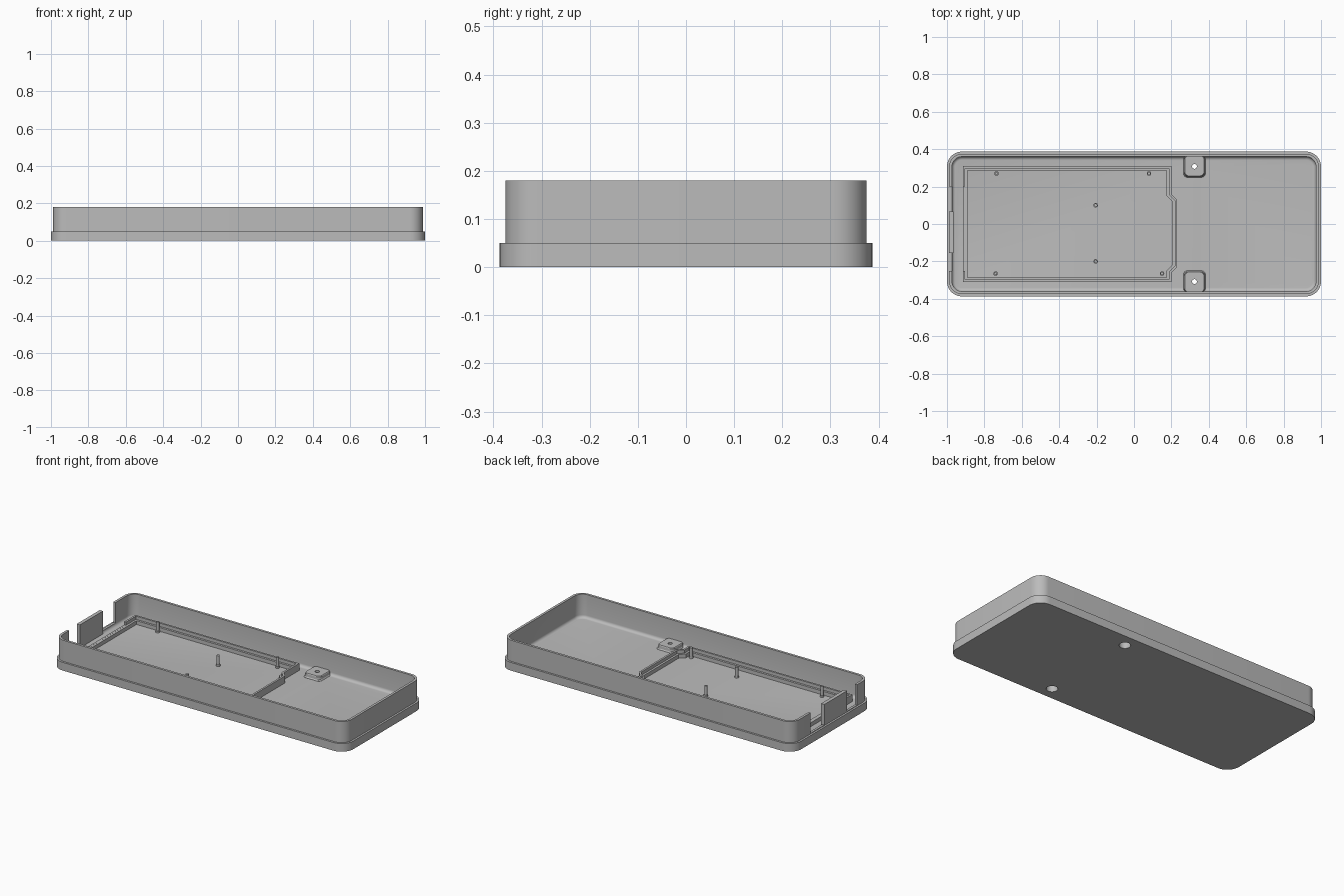
import bpy, bmesh, math
from mathutils import Vector

if "Cube" in bpy.data.objects:
    bpy.data.objects.remove(bpy.data.objects["Cube"], do_unlink=True)

GREY = bpy.data.materials.new("mid grey plastic")
GREY.use_nodes = True
colour = (0.5, 0.5, 0.5, 1)
GREY.diffuse_color = colour
GREY.node_tree.nodes["Principled BSDF"].inputs["Base Color"].default_value = colour

FLOOR, RIM, TOP = 0.035, 0.05, 0.18


def rounded_rect(hx, hy, r, z, cx=0, cy=0, n=10):
    pts = []
    for k, (sx, sy) in enumerate([(1, 1), (-1, 1), (-1, -1), (1, -1)]):
        for i in range(n + 1):
            a = math.pi / 2 * (k + i / n)
            pts.append((cx + sx * (hx - r) + r * math.cos(a),
                        cy + sy * (hy - r) + r * math.sin(a), z))
    return pts


def circle(cx, cy, r, z, n=24):
    return [(cx + r * math.cos(2 * math.pi * i / n),
             cy + r * math.sin(2 * math.pi * i / n), z) for i in range(n)]


def inset(poly, d, z):
    # Mitred inward offset of an anticlockwise outline
    out = []
    for i, p in enumerate(poly):
        p, a, b = Vector(p), Vector(poly[i - 1]), Vector(poly[(i + 1) % len(poly)])
        u, v = (p - a).normalized(), (b - p).normalized()
        n1, n2 = Vector((-u.y, u.x)), Vector((-v.y, v.x))
        q = p + (n1 + n2) * d / (1 + n1.dot(n2))
        out.append((q.x, q.y, z))
    return out


def loft(name, loops, ring=False):
    # Skin a stack of loops; close it as a ring or with end caps
    bm = bmesh.new()
    rows = [[bm.verts.new(p) for p in loop] for loop in loops]
    n = len(rows[0])
    pairs = list(zip(rows, rows[1:])) + ([(rows[-1], rows[0])] if ring else [])
    for a, b in pairs:
        for i in range(n):
            j = (i + 1) % n
            bm.faces.new((a[i], a[j], b[j], b[i]))
    if not ring:
        bm.faces.new(rows[0])
        bm.faces.new(rows[-1])
    bmesh.ops.recalc_face_normals(bm, faces=bm.faces)
    mesh = bpy.data.meshes.new(name)
    bm.to_mesh(mesh)
    bm.free()
    mesh.materials.append(GREY)
    ob = bpy.data.objects.new(name, mesh)
    bpy.context.collection.objects.link(ob)
    return ob


def box(name, x0, x1, y0, y1, z0, z1):
    base = [(x0, y0), (x1, y0), (x1, y1), (x0, y1)]
    return loft(name, [[(x, y, z) for x, y in base] for z in (z0, z1)])


def activate(ob):
    bpy.ops.object.select_all(action='DESELECT')
    ob.select_set(True)
    bpy.context.view_layer.objects.active = ob


def cut(ob, cutter):
    activate(ob)
    mod = ob.modifiers.new("cut", 'BOOLEAN')
    mod.operation, mod.solver, mod.object = 'DIFFERENCE', 'EXACT', cutter
    bpy.ops.object.modifier_apply(modifier=mod.name)


# Tray: stepped rim, thin wall, filleted floor
profile = [(0, 0), (0, RIM), (0.012, RIM), (0.012, TOP), (0.027, TOP)]
F = 0.018
for i in range(6):
    a = math.pi / 2 * i / 5
    profile.append((0.027 + F * (1 - math.cos(a)), FLOOR + F * (1 - math.sin(a))))
tray = loft("tray", [rounded_rect(1 - d, 0.387 - d, 0.08 - d, z) for d, z in profile])

# Stepped rib around the recessed compartment
outline = [(-0.915, -0.31), (0.20, -0.31), (0.20, -0.26), (0.23, -0.23),
           (0.23, 0.13), (0.20, 0.16), (0.20, 0.31), (-0.915, 0.31)]
steps = [(0, 0.03), (0, 0.078), (0.012, 0.078), (0.012, 0.058), (0.025, 0.058), (0.025, 0.03)]
rib = loft("compartment_rib", [inset(outline, d, z) for d, z in steps], ring=True)

# Opening in the end wall and in the rib behind it
cutters = []
for ob, x1, z0 in ((tray, -0.93, RIM + 0.004), (rib, -0.895, 0.0585)):
    c = box("opening_cutter", -1.1, x1, -0.25, 0.2, z0, 0.3)
    cut(ob, c)
    cutters.append(c)

# Clip tab standing in the opening
tab = box("clip_tab", -0.988, -0.966, -0.155, 0.068, 0.03, TOP)
parts = [tray, rib, tab]

# Screw bosses with counterbored holes
for side, s in (("back", 1), ("front", -1)):
    boss = loft(side + "_screw_boss", [
        rounded_rect(0.055 - d, 0.0575 - d, 0.022, z, 0.323, s * 0.311)
        for d, z in ((-0.004, 0.025), (-0.004, 0.036), (0, 0.042), (0.001, 0.058), (0.004, 0.062))])
    y = s * 0.308
    c = loft("screw_hole_cutter", [circle(0.323, y, r, z) for r, z in
                                   ((0.032, -0.02), (0.032, 0.042), (0.013, 0.042), (0.013, 0.1))])
    cut(tray, c)
    cut(boss, c)
    cutters.append(c)
    parts.append(boss)

# Locating pegs on small feet
pegs = [(-0.735, 0.27), (0.08, 0.27), (-0.205, 0.10),
        (-0.205, -0.20), (-0.74, -0.265), (0.15, -0.265)]
for i, (x, y) in enumerate(pegs):
    parts.append(loft(f"locating_peg_{i + 1}", [circle(x, y, r, z, 16) for r, z in
                      ((0.012, 0.03), (0.012, 0.045), (0.009, 0.045), (0.009, 0.1))]))

for c in cutters:
    bpy.data.objects.remove(c, do_unlink=True)
for ob in parts:
    activate(ob)
    bpy.ops.object.shade_smooth_by_angle(angle=math.radians(30))
